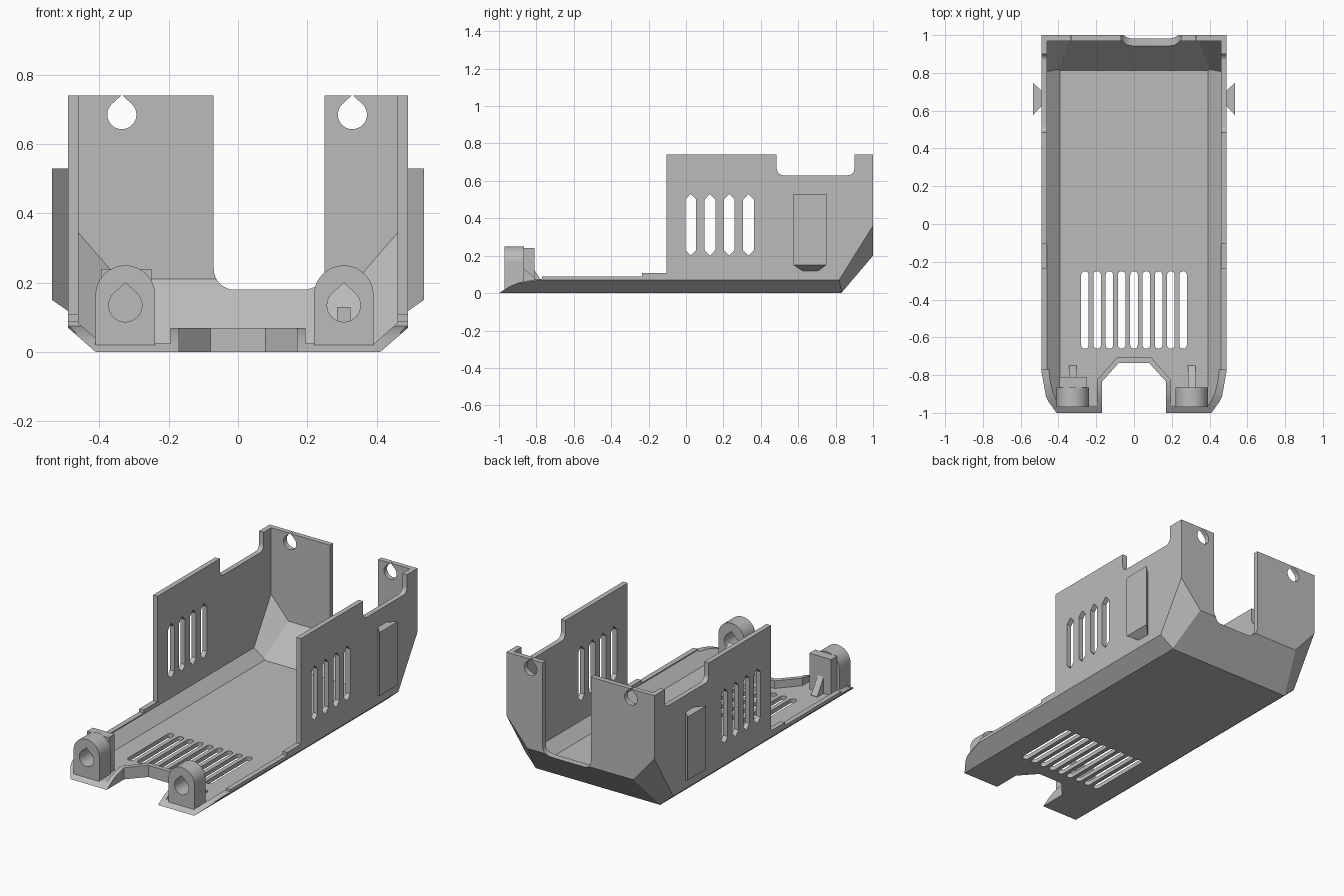
import bpy, bmesh, math
from mathutils import Vector

if "Cube" in bpy.data.objects:
    bpy.data.objects.remove(bpy.data.objects["Cube"], do_unlink=True)

grey = bpy.data.materials.new("plain_grey")
grey.use_nodes = True
grey.diffuse_color = (0.5, 0.5, 0.5, 1)
grey.node_tree.nodes["Principled BSDF"].inputs["Base Color"].default_value = (0.5, 0.5, 0.5, 1)


def make(name, bm):
    bmesh.ops.recalc_face_normals(bm, faces=bm.faces[:])
    mesh = bpy.data.meshes.new(name)
    bm.to_mesh(mesh)
    bm.free()
    mesh.materials.append(grey)
    ob = bpy.data.objects.new(name, mesh)
    bpy.context.collection.objects.link(ob)
    return ob


def prism(name, pts, axis, lo, hi):
    """Extrude a flat outline along one axis."""
    place = {"x": lambda u, v, w: (w, u, v),
             "y": lambda u, v, w: (u, w, v),
             "z": lambda u, v, w: (u, v, w)}[axis]
    bm = bmesh.new()
    face = bm.faces.new([bm.verts.new(place(u, v, lo)) for u, v in pts])
    top = bmesh.ops.extrude_face_region(bm, geom=[face])["geom"]
    move = Vector(place(0, 0, hi - lo))
    bmesh.ops.translate(bm, vec=move, verts=[g for g in top if isinstance(g, bmesh.types.BMVert)])
    return make(name, bm)


def cut(ob, cutters):
    for c in cutters:
        c.hide_render = True
        mod = ob.modifiers.new("cut", "BOOLEAN")
        mod.operation, mod.solver, mod.object = "DIFFERENCE", "EXACT", c
        with bpy.context.temp_override(object=ob, active_object=ob):
            bpy.ops.object.modifier_apply(modifier=mod.name)


def arc(cx, cy, r, start, end, n):
    return [(cx + r * math.cos(math.radians(start + (end - start) * i / n)),
             cy + r * math.sin(math.radians(start + (end - start) * i / n))) for i in range(n + 1)]


def rect(x0, x1, y0, y1):
    return [(x0, y0), (x1, y0), (x1, y1), (x0, y1)]


def teardrop(x, z, r):
    return arc(x, z, r, 135, 405, 24) + [(x, z + r * 1.35)]


def hull(name, inset, front, top):
    """Chamfered block; inset moves every plane inwards."""
    bm = bmesh.new()
    bmesh.ops.create_cube(bm, size=2)
    for v in bm.verts:
        v.co = (v.co.x * (0.49 - inset), 1 - inset if v.co.y > 0 else front,
                top if v.co.z > 0 else inset * 0.83)
    planes = [((0, 0.83, 0), (0, 0.2, -0.17))]
    for s in (1, -1):
        planes += [((s * 0.41, 0, 0), (s * 0.07, 0, -0.08)),
                   ((s * 0.49, 0.85, 0.12), (s * 0.0225, 0.0312, -0.0195)),
                   ((s * 0.49, -0.78, 0), (s * 0.14, -0.025, 0)),
                   ((s * 0.465, -0.92, 0), (s * 0.08, -0.045, 0))]
    for co, no in planes:
        if front < -1 and no[2] == 0:
            continue  # the inside stays open at the front
        no = Vector(no).normalized()
        bmesh.ops.bisect_plane(bm, geom=bm.verts[:] + bm.edges[:] + bm.faces[:],
                               plane_co=Vector(co) - no * inset, plane_no=no, clear_outer=True)
        bmesh.ops.holes_fill(bm, edges=[e for e in bm.edges if e.is_boundary])
    return make(name, bm)


helpers = []


def helper(ob):
    helpers.append(ob)
    return ob


# Shell
shell = hull("tray_shell", 0, -1, 0.8)
inside = helper(hull("inside_cutter", 0.03, -1.2, 1.0))
outline = [(-1.1, -0.05), (-1, 0), (-0.94, 0.038), (-0.89, 0.058), (-0.83, 0.07), (-0.77, 0.076),
           (-0.77, 0.09), (-0.235, 0.09), (-0.235, 0.108), (-0.105, 0.108), (-0.105, 0.74), (0.485, 0.74)]
outline += arc(0.52, 0.665, 0.035, 180, 270, 6) + arc(0.865, 0.665, 0.035, 270, 360, 6)
outline += [(0.9, 0.74), (1.1, 0.74), (1.1, 0.9), (-1.1, 0.9)]
top_cut = helper(prism("top_cutter", outline, "x", -0.7, 0.7))

# Front cutout, rear opening and rear holes
notch = helper(prism("notch_cutter", [(-0.17, -1.1), (0.17, -1.1), (0.17, -0.835), (0.08, -0.735),
                                      (-0.08, -0.735), (-0.17, -0.835)], "z", -0.1, 0.2))
opening = arc(-0.01, 0.24, 0.06, 180, 270, 8) + arc(0.19, 0.24, 0.06, 270, 360, 8)
opening += [(0.25, 1), (-0.07, 1)]
cuts = [inside, top_cut, notch, helper(prism("rear_cutter", opening, "y", 0.8, 1.1))]
for x in (-0.335, 0.33):
    cuts.append(helper(prism("hole_cutter", teardrop(x, 0.685, 0.042), "y", 0.9, 1.1)))

# Side wall vents with pointed ends
for y in (0.025, 0.128, 0.231, 0.334):
    w = 0.029
    pts = [(y - w, 0.23), (y, 0.2), (y + w, 0.23), (y + w, 0.5), (y, 0.53), (y - w, 0.5)]
    cuts.append(helper(prism("vent_cutter", pts, "x", -0.7, 0.7)))

# Floor vents with round ends
for i in range(-4, 5):
    x = i * 0.065
    pts = arc(x, -0.27, 0.02, 0, 180, 8) + arc(x, -0.64, 0.02, 180, 360, 8)
    cuts.append(helper(prism("floor_vent_cutter", pts, "z", -0.1, 0.1)))
cut(shell, cuts)

# Raised rim around the front cutout
rim = prism("cutout_rim", [(-0.195, -1), (0.195, -1), (0.195, -0.825), (0.092, -0.708),
                           (-0.092, -0.708), (-0.195, -0.825)], "z", 0.004, 0.07)
cut(rim, [top_cut, notch])

# Front mounting posts with gussets
for side, x in (("right", -0.325), ("left", 0.305)):
    r = 0.086
    post = prism(side + "_front_post", [(x - r, 0.02), (x + r, 0.02)] + arc(x, 0.164, r, 0, 180, 24),
                 "y", -0.97, -0.865)
    bore = helper(prism("bore_cutter", teardrop(x, 0.135, 0.048), "y", -1.1, -0.8))
    cut(post, [bore])
    back = -0.815 if side == "right" else -0.866
    prism(side + "_post_gusset", [(back, 0.02), (-0.75, 0.02), (-0.75, 0.03), (back, 0.13)],
          "x", x - 0.02, x + 0.02)
prism("right_post_block", rect(-0.395, -0.25, 0.02, 0.24), "y", -0.866, -0.81)

# Dovetail rails on the outer walls
for side, s in (("left", 1), ("right", -1)):
    bm = bmesh.new()
    for x, y0, y1, z0 in ((0.485, 0.63, 0.70, 0.115), (0.536, 0.575, 0.75, 0.15)):
        for y in (y0, y1):
            for z in (z0, 0.53):
                bm.verts.new((s * x, y, z))
    bmesh.ops.convex_hull(bm, input=bm.verts[:])
    make(side + "_dovetail_rail", bm)

for ob in helpers:
    bpy.data.objects.remove(ob, do_unlink=True)

# Smooth round edges, keep corners sharp
parts = [o for o in bpy.context.collection.objects if o.type == "MESH"]
for ob in parts:
    ob.select_set(True)
bpy.context.view_layer.objects.active = shell
bpy.ops.object.shade_smooth_by_angle(angle=math.radians(25))
